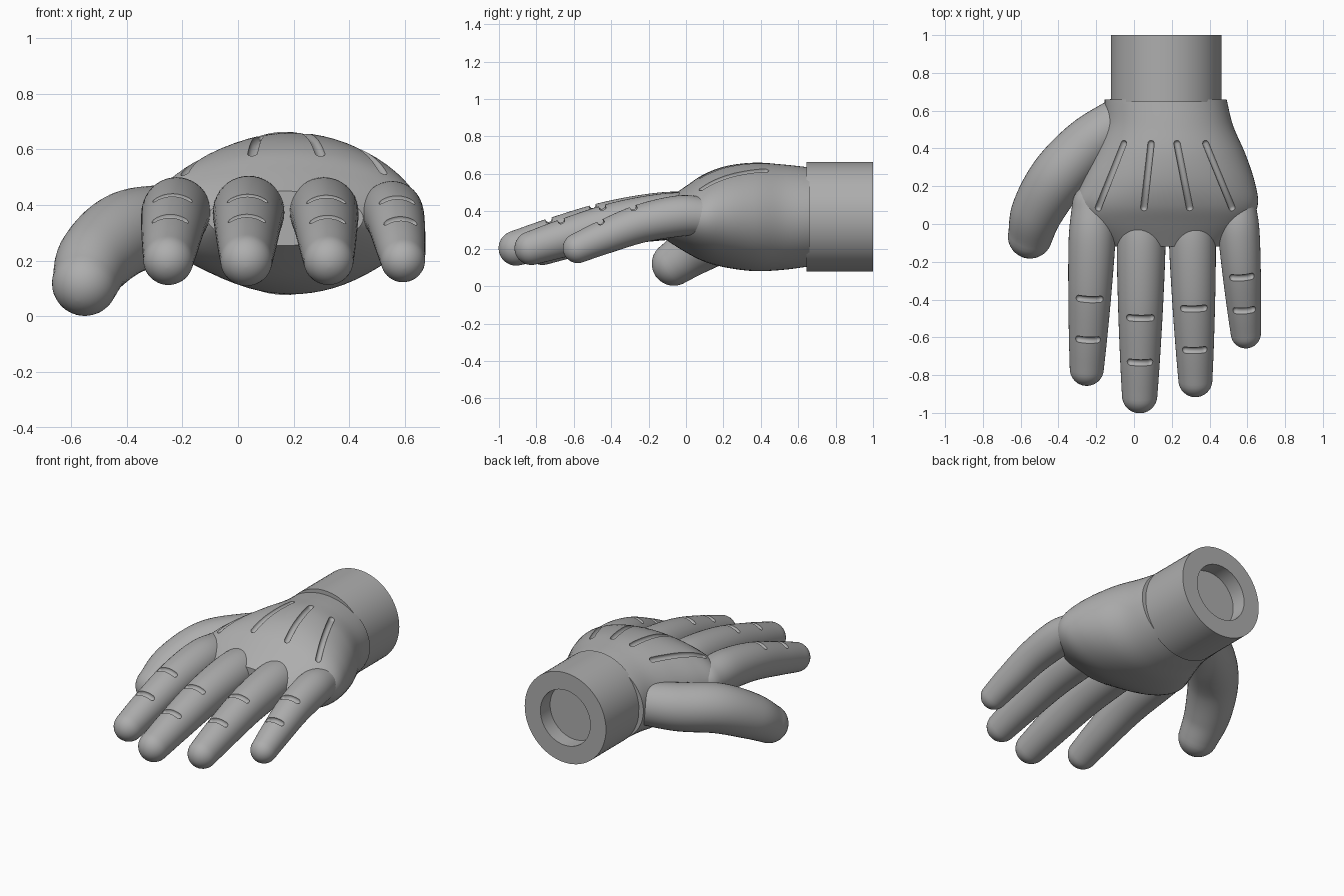
import bpy
import bmesh
from math import sin, cos, pi, sqrt
from mathutils import Vector

SEGMENTS = 40
UP = Vector((0, 0, 1))

default_cube = bpy.data.objects.get("Cube")
if default_cube:
    bpy.data.objects.remove(default_cube, do_unlink=True)

grey = bpy.data.materials.new("matte grey")
grey.use_nodes = True
grey.diffuse_color = (0.42, 0.42, 0.42, 1)
grey.node_tree.nodes["Principled BSDF"].inputs["Base Color"].default_value = grey.diffuse_color


def smooth_rows(rows, steps=8):
    """Pass a smooth curve through rows of numbers."""
    rows = [Vector(row) for row in rows]
    padded = [rows[0] * 2 - rows[1]] + rows + [rows[-1] * 2 - rows[-2]]
    result = []
    for a, b, c, d in zip(padded, padded[1:], padded[2:], padded[3:]):
        for step in range(steps):
            t = step / steps
            result.append(b + (c - a) * (t / 2) + (a * 2 - b * 5 + c * 4 - d) * (t * t / 2)
                          + (b * 3 - a - c * 3 + d) * (t ** 3 / 2))
    return result + [rows[-1]]


def ring(centre, side, up, count=SEGMENTS):
    angles = [2 * pi * i / count for i in range(count)]
    return [centre + side * cos(a) + up * sin(a) for a in angles]


def loft(name, rings):
    """Join rings of points into a closed skin."""
    bm = bmesh.new()
    loops = [[bm.verts.new(point) for point in points] for points in rings]
    for low, high in zip(loops, loops[1:]):
        for i in range(len(low)):
            j = (i + 1) % len(low)
            bm.faces.new((low[i], low[j], high[j], high[i]))
    bm.faces.new(loops[0])
    bm.faces.new(loops[-1])
    bmesh.ops.recalc_face_normals(bm, faces=bm.faces)
    mesh = bpy.data.meshes.new(name)
    bm.to_mesh(mesh)
    bm.free()
    mesh.materials.append(grey)
    part = bpy.data.objects.new(name, mesh)
    bpy.context.collection.objects.link(part)
    return part


def frame(path, i):
    """Direction, side and up vectors at one point of a path."""
    along = (path[min(i + 1, len(path) - 1)] - path[max(i - 1, 0)]).normalized()
    side = along.cross(UP).normalized()
    return along, side, side.cross(along)


def tube(name, rows, count=SEGMENTS):
    """Round-ended tube through rows of x, y, z, radius."""
    path = [row.to_3d() for row in rows]
    rings = []
    caps = [k / 8 * pi / 2 for k in range(1, 8)] + [pi / 2 * 0.98]
    for i, row in enumerate(rows):
        along, side, up = frame(path, i)
        radius = row[3]
        body = ring(path[i], side * radius, up * radius, count)
        dome = []
        if i in (0, len(rows) - 1):
            sign = -1 if i == 0 else 1
            for a in caps:
                r = radius * cos(a)
                dome.append(ring(path[i] + along * sign * radius * sin(a), side * r, up * r, count))
        rings += dome[::-1] + [body] if i == 0 else [body] + dome
    return loft(name, rings)


def activate(part):
    bpy.ops.object.select_all(action="DESELECT")
    part.select_set(True)
    bpy.context.view_layer.objects.active = part


def carve(part, grooves):
    """Cut groove tubes out of a part and discard them."""
    for groove in grooves:
        groove.hide_render = True
        cut = part.modifiers.new("groove", "BOOLEAN")
        cut.operation = "DIFFERENCE"
        cut.solver = "EXACT"
        cut.object = groove
        activate(part)
        bpy.ops.object.modifier_apply(modifier=cut.name)
        bpy.data.objects.remove(groove, do_unlink=True)


def finish(part, angle=0.6):
    activate(part)
    bpy.ops.object.shade_smooth_by_angle(angle=angle)


# Wrist: sleeve with a round socket in the back
WRIST = Vector((0.17, 0, 0.37))
sleeve = [(0.293, 0.645), (0.293, 1), (0.18, 1), (0.18, 0.9)]
finish(loft("wrist", [ring(WRIST + Vector((0, y, 0)), Vector((r, 0, 0)), UP * r, 64)
                      for r, y in sleeve]))

# Palm: oval sections as y, x low, x high and z low, z high
outline = smooth_rows([(0.66, -0.155, 0.49, 0.105, 0.635), (0.52, -0.16, 0.525, 0.087, 0.65),
                       (0.37, -0.21, 0.59, 0.08, 0.66), (0.22, -0.275, 0.64, 0.098, 0.643),
                       (0.1, -0.315, 0.655, 0.13, 0.6), (0, -0.27, 0.6, 0.18, 0.535),
                       (-0.12, -0.11, 0.45, 0.255, 0.45)])
palm = loft("palm", [ring(Vector(((a + b) / 2, y, (low + high) / 2)),
                          Vector(((b - a) / 2, 0, 0)), UP * (high - low) / 2, 64)
                     for y, a, b, low, high in outline])


def palm_top(x, y):
    y, a, b, low, high = min(outline, key=lambda row: abs(row[0] - y))
    across = (2 * x - a - b) / (b - a)
    return (low + high) / 2 + (high - low) / 2 * sqrt(max(0, 1 - across * across))


# Tendon grooves fanned over the back of the hand
grooves = []
for front_x, back_x in [(-0.19, -0.055), (0.052, 0.09), (0.295, 0.228), (0.52, 0.38)]:
    points = []
    for step in range(7):
        t = step / 6
        x, y = front_x + (back_x - front_x) * t, 0.085 + 0.34 * t
        points.append((x, y, palm_top(x, y), 0.018))
    grooves.append(tube("tendon_groove", smooth_rows(points, 3), 12))
carve(palm, grooves)
finish(palm)


# Fingers share one drooping profile: fraction of length, height, radius
PROFILE = [(0, 0.375, 0.115), (0.2, 0.375, 0.126), (0.5, 0.335, 0.118),
           (0.8, 0.26, 0.104), (1, 0.203, 0.092)]


def finger(name, root_x, tip_x, tip_y, size, creases):
    root_y, end_y = 0.1, tip_y + 0.09 * size
    rows = smooth_rows([(root_x + (tip_x - root_x) * f, root_y + (end_y - root_y) * f, z, r * size)
                        for f, z, r in PROFILE])
    part = tube(name, rows)
    path = [row.to_3d() for row in rows]
    cutters = []
    for crease_y in creases:
        # Crease bent over the top of the finger
        i = min(range(len(rows)), key=lambda k: abs(path[k].y - crease_y))
        along, side, up = frame(path, i)
        middle = path[i] + along * ((crease_y - path[i].y) / along.y)
        radius = rows[i][3]
        lift = up.y * radius / along.y
        arc = []
        for step in range(-5, 6):
            a = step * 0.105
            point = middle - along * lift + (side * sin(a) + up * cos(a)) * radius
            arc.append((*point, 0.018))
        cutters.append(tube("crease", [Vector(p) for p in arc], 12))
    carve(part, cutters)
    finish(part)


finger("index_finger", -0.215, -0.25, -0.855, 0.98, (-0.4, -0.615))
finger("middle_finger", 0.04, 0.03, -1, 1.02, (-0.5, -0.735))
finger("ring_finger", 0.305, 0.325, -0.915, 0.98, (-0.45, -0.67))
finger("little_finger", 0.545, 0.592, -0.657, 0.87, (-0.285, -0.46))

# Thumb: swings out from the wrist and droops
finish(tube("thumb", smooth_rows([(-0.06, 0.55, 0.36, 0.13), (-0.24, 0.42, 0.33, 0.145),
                                  (-0.4, 0.25, 0.3, 0.15), (-0.51, 0.07, 0.21, 0.138),
                                  (-0.55, -0.065, 0.12, 0.118)])))
